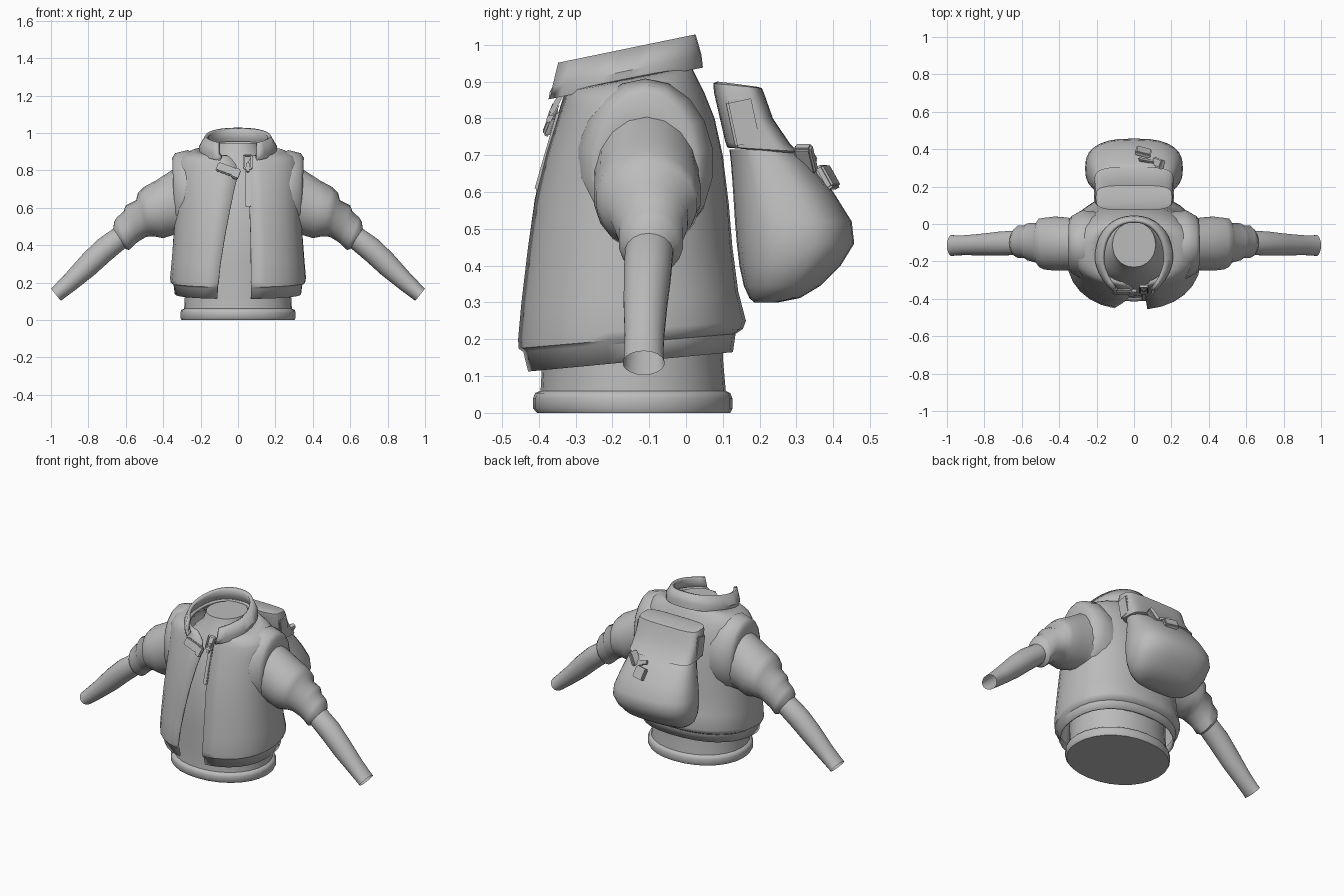
import bpy, bmesh, math
from mathutils import Vector

grey = bpy.data.materials.new("plain grey")
grey.diffuse_color = (0.5, 0.5, 0.5, 1)


def spow(v, p):
    return math.copysign(abs(v) ** p, v)


def finish(bm, name, angle=35):
    bmesh.ops.recalc_face_normals(bm, faces=bm.faces)
    me = bpy.data.meshes.new(name)
    bm.to_mesh(me)
    bm.free()
    ob = bpy.data.objects.new(name, me)
    bpy.context.collection.objects.link(ob)
    me.materials.append(grey)
    bpy.ops.object.select_all(action='DESELECT')
    ob.select_set(True)
    bpy.context.view_layer.objects.active = ob
    bpy.ops.object.shade_smooth_by_angle(angle=math.radians(angle))
    return ob


def loft(name, rings, closed=True, caps=(False, False), thick=0, angle=35):
    """Skin a list of point rings; optional end caps and inward thickness."""
    bm = bmesh.new()
    vs = [[bm.verts.new(p) for p in r] for r in rings]
    n = len(vs[0])
    for a, b in zip(vs, vs[1:]):
        for i in range(n if closed else n - 1):
            j = (i + 1) % n
            bm.faces.new((a[i], a[j], b[j], b[i]))
    for want, r in zip(caps, (vs[0], vs[-1])):
        if want:
            bm.faces.new(r)
    ob = finish(bm, name, angle)
    if thick:
        m = ob.modifiers.new("cloth", 'SOLIDIFY')
        m.thickness = thick
        m.offset = -1
    return ob


def level_ring(zf, zb, rx, yf, yb, gap=None, n=2.3, nf=None, seg=28):
    """Rounded horizontal ring; zf/zb tilt it, gap leaves an opening in front.
    n sets the squareness, nf that of the front half."""
    nf = nf or n
    cy, ry = (yf + yb) / 2, (yb - yf) / 2
    if gap:
        inv = lambda x: math.asin(spow(x / rx, nf / 2))
        a0, a1 = inv(gap[1]), 2 * math.pi + inv(gap[0])
        angs = [a0 + (a1 - a0) * i / seg for i in range(seg + 1)]
    else:
        angs = [2 * math.pi * i / seg for i in range(seg)]
    pts = []
    for a in angs:
        e = 2 / (nf if math.cos(a) > 0 else n)
        t = -spow(math.cos(a), e)
        pts.append((rx * spow(math.sin(a), e), cy + ry * t,
                    zf + (zb - zf) * (t + 1) / 2))
    return pts


def limb_ring(top, bot, cy, ry, side, seg=18):
    """Oval ring across a limb between a top and a bottom (x, z) point."""
    t, b = Vector(top), Vector(bot)
    c, h = (t + b) / 2, (t - b) / 2
    pts = []
    for i in range(seg):
        a = 2 * math.pi * i / seg
        p = c + h * math.cos(a)
        pts.append((side * p.x, cy + ry * math.sin(a), p.y))
    return pts


def block(name, loc, size, rot=(0, 0, 0), bevel=0.006):
    bm = bmesh.new()
    bmesh.ops.create_cube(bm, size=1)
    bmesh.ops.scale(bm, vec=size, verts=bm.verts)
    bmesh.ops.bevel(bm, geom=bm.edges[:], offset=bevel, segments=2, affect='EDGES')
    ob = finish(bm, name)
    ob.location = loc
    ob.rotation_euler = [math.radians(r) for r in rot]
    return ob


# Shirt with its rolled hem, closed at base and neck
shirt = [(0, .302, -.405, .12), (.012, .308, -.415, .126), (.04, .308, -.415, .126),
         (.054, .303, -.41, .12), (.06, .288, -.395, .108), (.15, .283, -.39, .10),
         (.3, .28, -.395, .10), (.5, .27, -.385, .09), (.65, .26, -.355, .075),
         (.77, .235, -.315, .05), (.84, .18, -.28, .03), (.89, .13, -.25, .015),
         (.945, .115, -.23, .01)]
loft("shirt", [level_ring(z, z, rx, yf, yb, n=2.1) for z, rx, yf, yb in shirt],
     caps=(True, True), angle=50)

# Open vest: front height, back height, half width, front y, back y, opening
vest = [(.112, .165, .338, -.432, .128, -.112, .07), (.165, .215, .345, -.445, .135, -.11, .07),
        (.175, .228, .36, -.458, .155, -.11, .07), (.20, .25, .364, -.459, .163, -.105, .07),
        (.30, .33, .356, -.45, .142, -.095, .07), (.45, .45, .346, -.432, .126, -.07, .068),
        (.58, .57, .338, -.412, .116, -.045, .063), (.70, .70, .335, -.383, .10, -.02, .056),
        (.78, .80, .332, -.358, .078, 0, .05), (.83, .87, .322, -.342, .05, -.01, .05),
        (.857, .905, .298, -.334, .032, -.03, .06), (.872, .93, .25, -.33, .02, -.045, .075),
        (.88, .945, .185, -.32, .01, -.06, .085)]
loft("vest", [level_ring(r[0], r[1], r[2], r[3], r[4], r[5:]) for r in vest],
     closed=False, thick=.01, angle=45)

# Standing collar, tilted up at the back and narrowing to the open front
collar = [(.865, .935, .172, -.385, .015, -.085, .09), (.843, .938, .205, -.415, .046, -.095, .10),
          (.875, .972, .209, -.415, .042, -.11, .11), (.936, 1.028, .175, -.42, .026, -.112, .112)]
loft("collar", [level_ring(r[0], r[1], r[2], r[3], r[4], r[5:], n=2.2, nf=1.65)
                for r in collar], closed=False, thick=.02)

# Arms: armhole rim, puffed sleeve, forearm
rim = [((.20, .88), (.22, .44), -.11, .18), ((.27, .908), (.29, .45), -.11, .185),
       ((.335, .892), (.33, .465), -.11, .155), ((.352, .868), (.338, .475), -.11, .135),
       ((.345, .79), (.335, .50), -.11, .12)]
sleeve = [((.28, .83), (.28, .45), -.11, .155), ((.355, .80), (.335, .458), -.107, .142),
          ((.44, .745), (.40, .437), -.105, .147), ((.505, .71), (.45, .447), -.105, .14),
          ((.535, .68), (.475, .447), -.10, .13), ((.545, .64), (.495, .442), -.10, .108),
          ((.60, .612), (.535, .418), -.095, .10), ((.612, .58), (.55, .405), -.095, .088),
          ((.648, .548), (.583, .374), -.095, .088), ((.662, .525), (.596, .378), -.098, .078),
          ((.668, .483), (.615, .39), -.10, .058)]
forearm = [((.59, .53), (.55, .42), -.095, .06), ((.65, .50), (.602, .385), -.10, .066),
           ((.75, .43), (.685, .315), -.105, .065), ((.83, .352), (.768, .24), -.11, .06),
           ((.92, .25), (.87, .16), -.113, .054), ((.985, .182), (.935, .112), -.115, .054),
           ((1.0, .168), (.948, .103), -.115, .057)]
for side, word in ((1, "left"), (-1, "right")):
    for part, rows in (("armhole_rim", rim), ("sleeve", sleeve), ("forearm", forearm)):
        loft(f"{word}_{part}", [limb_ring(*r, side) for r in rows], angle=50)

# Backpack body, swelling towards the bottom
pack = [(.30, .185, .25, .13), (.312, .172, .31, .18), (.345, .157, .365, .222),
        (.40, .145, .42, .25), (.46, .138, .457, .262), (.52, .133, .45, .257),
        (.60, .128, .40, .236), (.68, .122, .335, .213), (.715, .118, .29, .205)]
loft("backpack", [level_ring(z, z, rx, a, b, n=2.6) for z, a, b, rx in pack],
     caps=(True, True), angle=45)

# Backpack lid, overhanging the body slightly
lid = [(.72, .705, .203, .116, .295), (.722, .71, .213, .112, .305), (.735, .73, .213, .107, .283),
       (.80, .80, .21, .092, .236), (.87, .865, .208, .076, .213), (.895, .882, .203, .074, .206),
       (.90, .886, .185, .085, .192)]
loft("backpack_lid", [level_ring(zf, zb, rx, a, b, n=4) for zf, zb, rx, a, b in lid],
     caps=(True, True), angle=45)

# Side panels on the lid
for s in (1, -1):
    block("lid_side_panel", (s * .206, .158, .79), (.016, .075, .13), (12, 0, 0))

# Pack buckles on short straps
block("upper_pack_buckle", (.13, .325, .69), (.05, .03, .085), (35, 0, 70))
block("lower_pack_buckle", (.05, .385, .64), (.085, .025, .07), (30, 0, -15))
block("pack_strap", (.09, .335, .675), (.14, .012, .03), (30, 20, -10), .004)

# Front fastening: strap tab, zip pull ring and zip strip
block("strap_tab", (-.052, -.362, .80), (.13, .016, .052), (-20, 20, 0))
block("strap_tab_end", (-.01, -.37, .782), (.035, .022, .06), (-20, 20, 0))
block("zip_strip", (.055, -.376, .71), (.028, .012, .22), (-16, 0, 0), .004)
for dx in (-.02, .02):
    block("zip_ring_side", (.052 + dx, -.35, .845), (.012, .014, .075), (-28, 0, 0), .004)
for dz in (-.033, .033):
    block("zip_ring_bar", (.052, -.35 + dz * .5, .845 + dz), (.05, .014, .012), (-28, 0, 0), .004)
block("zip_pull", (.052, -.362, .815), (.018, .014, .06), (-28, 0, 0), .004)
